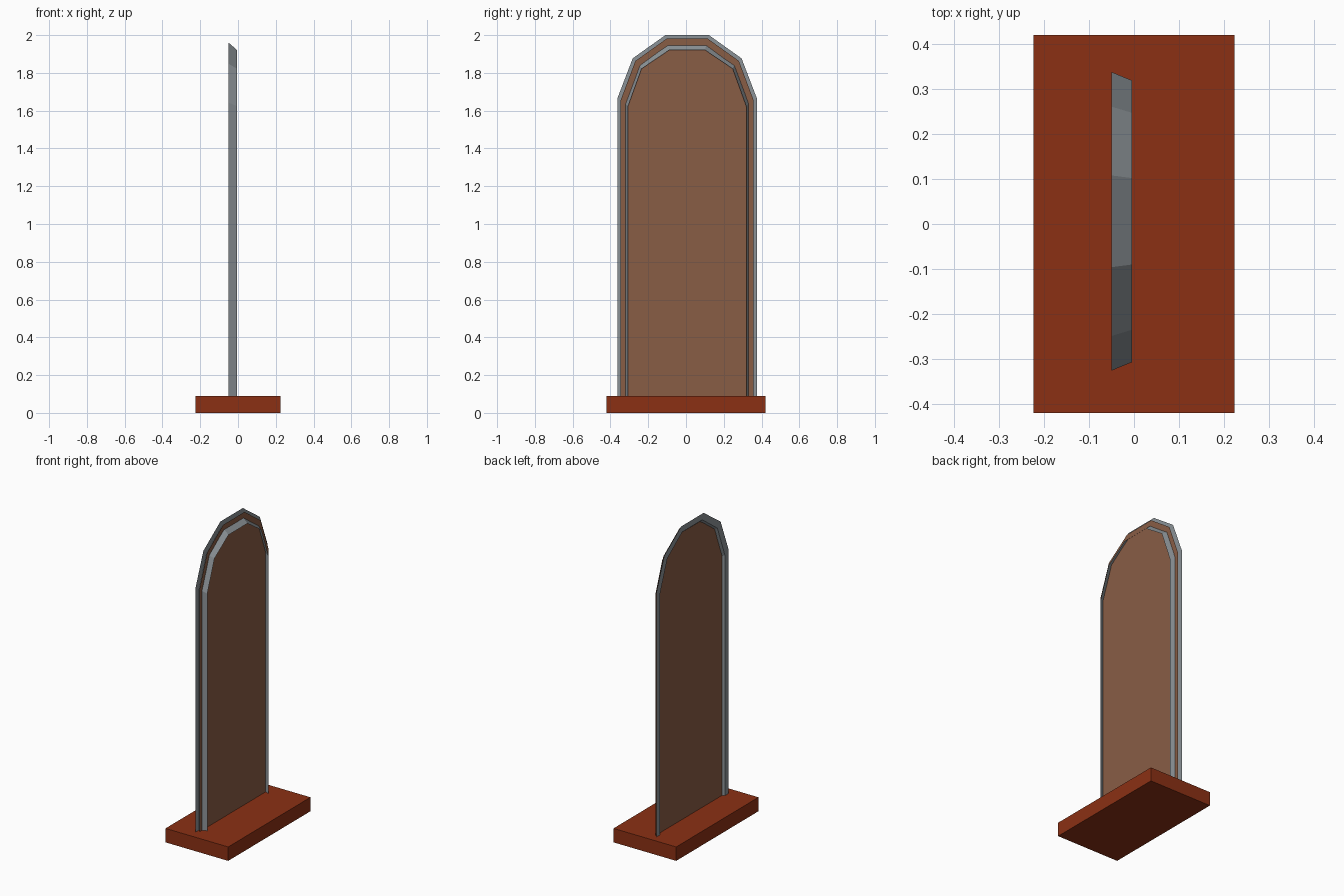
import bpy, bmesh

if "Cube" in bpy.data.objects:
    bpy.data.objects.remove(bpy.data.objects["Cube"])

CY = 0.006     # the arch sits slightly off centre
FOOT = 0.03    # arch is sunk into the plinth


def material(name, rgb):
    m = bpy.data.materials.new(name)
    m.diffuse_color = (*rgb, 1)
    m.use_nodes = True
    m.node_tree.nodes["Principled BSDF"].inputs["Base Color"].default_value = m.diffuse_color
    return m


def arch(x, side, shoulder, crown):
    """Open arch outline at depth x; each argument is (half width, height)."""
    half = [(side[0], FOOT), side, shoulder, crown]
    pts = half + [(-y, z) for y, z in reversed(half)]
    return [(x, CY + y, z) for y, z in pts]


def finish(name, bm, mat):
    me = bpy.data.meshes.new(name)
    bm.to_mesh(me)
    bm.free()
    me.materials.append(mat)
    ob = bpy.data.objects.new(name, me)
    bpy.context.collection.objects.link(ob)
    return ob


wood = material("plinth_red_brown", (0.26, 0.03, 0.007))
glass = material("panel_brown", (0.25, 0.11, 0.06))
metal = material("frame_grey", (0.26, 0.29, 0.31))

# Plinth
bm = bmesh.new()
bmesh.ops.create_cube(bm, size=1)
for v in bm.verts:
    v.co = (v.co.x * 0.448, v.co.y * 0.84, (v.co.z + 0.5) * 0.09)
finish("plinth", bm, wood)

# Frame: flat rim at the back, then a sloping lip towards the front
loops = [
    arch(-0.050, (0.369, 1.666), (0.288, 1.877), (0.115, 2.0)),
    arch(-0.050, (0.332, 1.643), (0.255, 1.848), (0.102, 1.96)),
    arch(-0.004, (0.313, 1.623), (0.241, 1.822), (0.096, 1.92)),
]
bm = bmesh.new()
rows = [[bm.verts.new(p) for p in loop] for loop in loops]
for a, b in zip(rows, rows[1:]):
    for i in range(len(a) - 1):
        bm.faces.new((a[i], a[i + 1], b[i + 1], b[i]))
finish("frame", bm, metal)

# Thin arched panel that cuts through the lip
bm = bmesh.new()
bm.faces.new([bm.verts.new(p) for p in
              arch(-0.034, (0.352, 1.655), (0.274, 1.863), (0.109, 1.981))])
finish("panel", bm, glass)
